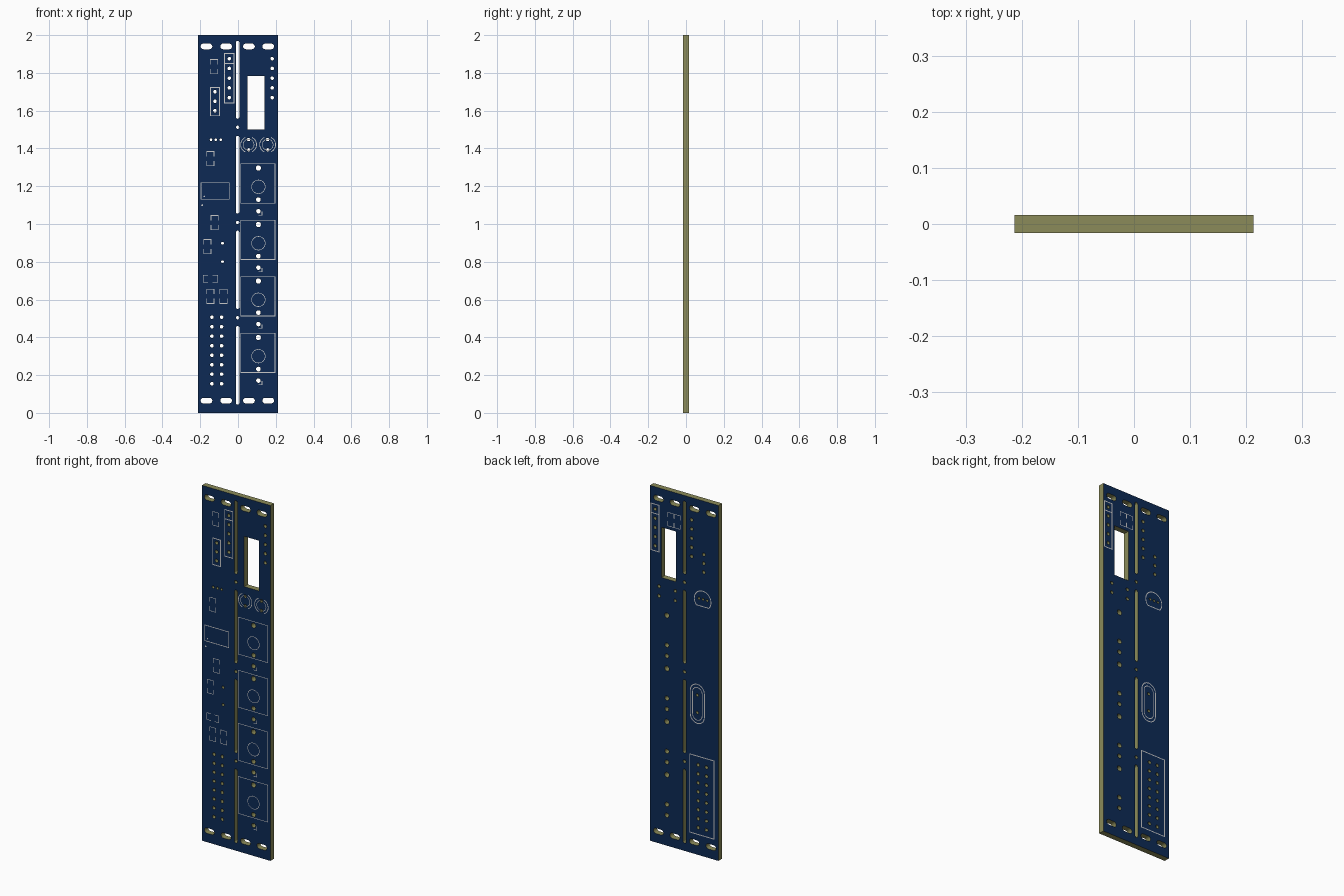
import bpy, bmesh
from math import sin, cos, pi, radians
from mathutils import Vector

if "Cube" in bpy.data.objects:
    bpy.data.objects.remove(bpy.data.objects["Cube"])

W, H, T = 0.213, 2.0, 0.016   # half width, height, half thickness


def material(name, rgb):
    m = bpy.data.materials.new(name)
    m.diffuse_color = (*rgb, 1)
    m.use_nodes = True
    m.node_tree.nodes["Principled BSDF"].inputs["Base Color"].default_value = m.diffuse_color
    return m


BLUE = material("solder_mask_blue", (0.004, 0.023, 0.09))
CORE = material("core_olive", (0.26, 0.26, 0.10))
WHITE = material("silkscreen_white", (0.8, 0.8, 0.8))


# ---- 2D shapes in (x, z) ----
def rect(x0, x1, z0, z1):
    return [(x0, z0), (x1, z0), (x1, z1), (x0, z1)]


def arc(x, z, r, a0=0, a1=360, n=24):
    return [(x + r * cos(radians(a0 + (a1 - a0) * i / n)),
             z + r * sin(radians(a0 + (a1 - a0) * i / n))) for i in range(n + 1)]


def circle(x, z, r, n=16):
    return arc(x, z, r, 0, 360, n)[:-1]


def stadium(x0, x1, z0, z1, n=10):
    if x1 - x0 > z1 - z0:
        r, zc = (z1 - z0) / 2, (z0 + z1) / 2
        return arc(x1 - r, zc, r, -90, 90, n) + arc(x0 + r, zc, r, 90, 270, n)
    r, xc = (x1 - x0) / 2, (x0 + x1) / 2
    return arc(xc, z1 - r, r, 0, 180, n) + arc(xc, z0 + r, r, 180, 360, n)


# ---- layout ----
PIN_Z = [1.875 - 0.0515 * i for i in range(5)]
BUTTON_Z = [1.197 - 0.299 * i for i in range(4)]
BUTTON_X = 0.108
LEDS = [(0.056, 1.42), (0.157, 1.42)]

holes = [rect(0.05, 0.141, 1.5, 1.783)]                       # display window
for x in (-0.167, -0.063, 0.058, 0.16):                        # mounting slots
    for z in (1.94, 0.065):
        holes.append(stadium(x - 0.031, x + 0.031, z - 0.015, z + 0.015))
for z0, z1 in ((1.557, 1.97), (1.055, 1.467), (0.55, 0.965), (0.043, 0.46)):
    holes.append(stadium(-0.011, 0.007, z0, z1))               # break slots
holes += [circle(-0.002, z, 0.009) for z in (1.512, 1.008, 0.504)]
holes += [circle(x, z, 0.0095) for x in (-0.046, 0.181) for z in PIN_Z]
holes += [circle(-0.122, z, 0.0095) for z in (1.70, 1.65, 1.60)]
holes += [circle(x, 1.446, 0.007) for x in (-0.143, -0.117, -0.092)]
holes += [circle(x, z + d, 0.009) for x, z in LEDS for d in (-0.027, 0.027)]
for z in BUTTON_Z:
    holes += [circle(BUTTON_X, z + d, r)
              for d, r in ((0.099, 0.014), (-0.068, 0.0125), (-0.129, 0.012))]
holes += [circle(-0.082, z, 0.008) for z in (0.898, 0.80)]
holes += [circle(x, 0.154 + 0.0504 * i, 0.0095) for x in (-0.138, -0.087) for i in range(8)]


# ---- board: filled, extruded outline with all cutouts ----
def make_board():
    cu = bpy.data.curves.new("board_outline", 'CURVE')
    cu.dimensions, cu.fill_mode, cu.extrude = '2D', 'BOTH', T
    for pts in [rect(-W, W, 0, H)] + holes:
        sp = cu.splines.new('POLY')
        # drop repeated end points
        sp.points.add(len(pts) - 1)
        for p, (x, z) in zip(sp.points, pts):
            p.co = (x, z, 0, 1)
        sp.use_cyclic_u = True
    tmp = bpy.data.objects.new("board_outline", cu)
    bpy.context.collection.objects.link(tmp)
    dg = bpy.context.evaluated_depsgraph_get()
    me = bpy.data.meshes.new_from_object(tmp.evaluated_get(dg))
    bpy.data.objects.remove(tmp)
    me.name = "board"
    me.materials.clear()
    me.materials.append(BLUE)
    me.materials.append(CORE)
    bm = bmesh.new()
    bm.from_mesh(me)
    for v in bm.verts:
        x, y, z = v.co
        v.co = (x, -z, y)
    bmesh.ops.remove_doubles(bm, verts=bm.verts, dist=1e-5)
    bmesh.ops.recalc_face_normals(bm, faces=bm.faces)
    for f in bm.faces:
        f.material_index = 0 if abs(f.normal.y) > 0.5 else 1
    bm.to_mesh(me)
    bm.free()
    ob = bpy.data.objects.new("board", me)
    bpy.context.collection.objects.link(ob)
    bpy.context.view_layer.objects.active = ob
    ob.select_set(True)
    bpy.ops.object.shade_smooth_by_angle(angle=radians(35))
    ob.select_set(False)


# ---- silkscreen: thin flat mitred ribbons on one face ----
def silkscreen(name, strokes, side=-1, dots=()):
    y = side * (T + 0.0003)
    bm = bmesh.new()
    for pts, closed, width in strokes:
        p = [Vector(q) for q in pts]
        n = len(p)
        pairs = []
        for i in range(n):
            a = p[i - 1] if (closed or i) else None
            b = p[(i + 1) % n] if (closed or i < n - 1) else None
            d0 = (p[i] - a).normalized() if a else (b - p[i]).normalized()
            d1 = (b - p[i]).normalized() if b else d0
            n0, n1 = Vector((-d0.y, d0.x)), Vector((-d1.y, d1.x))
            m = (n0 + n1).normalized()
            off = m * (width / 2 / max(m.dot(n0), 0.4))
            pairs.append([bm.verts.new((q.x, y, q.y)) for q in (p[i] + off, p[i] - off)])
        for i in range(n if closed else n - 1):
            (a, b), (c, d) = pairs[i], pairs[(i + 1) % n]
            bm.faces.new((a, b, d, c))
    for x, z, r in dots:
        bm.faces.new([bm.verts.new((a, y, b)) for a, b in circle(x, z, r, 12)])
    bm.normal_update()
    bmesh.ops.reverse_faces(bm, faces=[f for f in bm.faces if f.normal.y * side < 0])
    me = bpy.data.meshes.new(name)
    bm.to_mesh(me)
    bm.free()
    me.materials.append(WHITE)
    bpy.context.collection.objects.link(bpy.data.objects.new(name, me))


def chip_marks(x, z, upright=True, w=0.019, h=0.038, arm=0.026, t=0.003):
    # pair of facing brackets around a small surface part
    out = []
    for s in (-1, 1):
        b = [(-w, s * (h - arm)), (-w, s * h), (w, s * h), (w, s * (h - arm))]
        out.append(([(x + u, z + v) if upright else (x + v, z + u) for u, v in b], False, t))
    return out


def header_marks(x0, x1, z0, z1, split=None):
    out = [(rect(x0, x1, z0, z1), True, 0.005)]
    if split:
        out.append(([(x0, split), (x1, split)], False, 0.005))
    return out


make_board()

# front markings
silkscreen("front_header_outlines", header_marks(-0.071, -0.021, 1.64, 1.902, 1.85)
           + header_marks(-0.146, -0.098, 1.573, 1.722))
led = []
for x, z in LEDS:
    led.append((circle(x, z, 0.029, 24), True, 0.003))
    led += [(arc(x, z, 0.042, a - 65, a + 65), False, 0.004) for a in (0, 180)]
silkscreen("led_outlines", led)
for i, z in enumerate(BUTTON_Z):
    silkscreen(f"button_outline_{i + 1}", [
        (rect(0.014, 0.196, z - 0.086, z + 0.122), True, 0.003),
        (circle(BUTTON_X, z, 0.036, 28), True, 0.003),
        ([(0.108, z - 0.15), (0.127, z - 0.15), (0.127, z - 0.13)], False, 0.003)])
silkscreen("driver_chip_outline", [(rect(-0.196, -0.046, 1.131, 1.219), True, 0.004)],
           dots=[(-0.19, 1.10, 0.005), (-0.178, 1.146, 0.004)])
front_parts = []
for x, z in ((-0.127, 1.833), (-0.146, 1.346), (-0.124, 1.007),
             (-0.162, 0.88), (-0.146, 0.617), (-0.077, 0.617)):
    front_parts += chip_marks(x, z)
front_parts += chip_marks(-0.146, 0.71, upright=False)
silkscreen("front_small_part_outlines", front_parts)

# back markings
silkscreen("back_header_outlines", header_marks(0.156, 0.206, 1.64, 1.902, 1.85)
           + header_marks(-0.185, -0.035, 0.115, 0.555), side=1)
silkscreen("back_small_part_outlines",
           chip_marks(0.083, 1.84) + chip_marks(0.042, 1.84), side=1)
silkscreen("transistor_outline",
           [(arc(-0.115, 1.44, 0.052, -42, 222), True, 0.005)], side=1)
silkscreen("crystal_outline", [
    (stadium(-0.126, -0.038, 0.739, 0.959), True, 0.005),
    (stadium(-0.112, -0.052, 0.757, 0.941), True, 0.004)], side=1)
